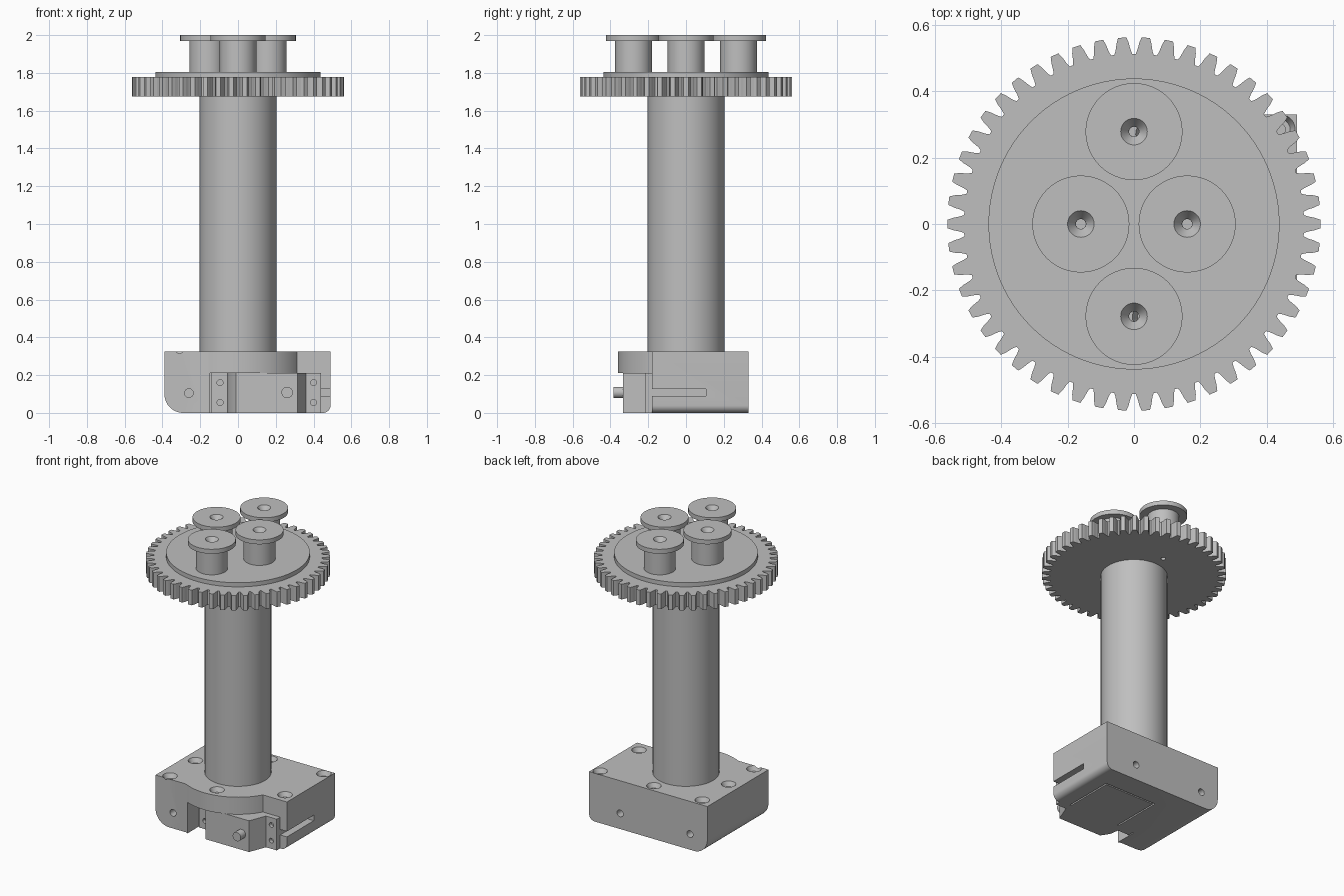
import bpy, bmesh
from math import pi, cos, sin, sqrt, atan2
from mathutils import Matrix

cube = bpy.data.objects.get("Cube")
if cube:
    bpy.data.objects.remove(cube, do_unlink=True)

grey = bpy.data.materials.new("plain grey")
grey.use_nodes = True
colour = (0.52, 0.52, 0.52, 1)
grey.diffuse_color = colour
grey.node_tree.nodes["Principled BSDF"].inputs["Base Color"].default_value = colour


def add(name, bm):
    bmesh.ops.recalc_face_normals(bm, faces=bm.faces)
    mesh = bpy.data.meshes.new(name)
    bm.to_mesh(mesh)
    bm.free()
    mesh.materials.append(grey)
    ob = bpy.data.objects.new(name, mesh)
    bpy.context.collection.objects.link(ob)
    return ob


def prism(name, points, low, high, axis="z"):
    """Extrude an outline along z, or an x-z outline along y."""
    bm = bmesh.new()
    place = (lambda p: (p[0], p[1], low)) if axis == "z" else (lambda p: (p[0], low, p[1]))
    face = bm.faces.new([bm.verts.new(place(p)) for p in points])
    out = bmesh.ops.extrude_face_region(bm, geom=[face])
    verts = [g for g in out["geom"] if isinstance(g, bmesh.types.BMVert)]
    d = high - low
    bmesh.ops.translate(bm, verts=verts, vec=(0, 0, d) if axis == "z" else (0, d, 0))
    return add(name, bm)


def box(name, x, y, z):
    return prism(name, [(x[0], y[0]), (x[1], y[0]), (x[1], y[1]), (x[0], y[1])], *z)


def rod(name, x, y, z, r, length, axis="z", top=None, sides=32):
    """Cylinder or cone centred on the given point."""
    bm = bmesh.new()
    bmesh.ops.create_cone(bm, cap_ends=True, segments=sides, radius1=r,
                          radius2=r if top is None else top, depth=length)
    if axis == "y":
        bmesh.ops.rotate(bm, verts=bm.verts, matrix=Matrix.Rotation(pi / 2, 3, "X"))
    bmesh.ops.translate(bm, verts=bm.verts, vec=(x, y, z))
    return add(name, bm)


def lathe(name, profile, x, y, steps=48):
    """Revolve a closed radius-height profile around a vertical axis."""
    bm = bmesh.new()
    rings = [[bm.verts.new((x + r * cos(2 * pi * i / steps), y + r * sin(2 * pi * i / steps), z))
              for r, z in profile] for i in range(steps)]
    n = len(profile)
    for i in range(steps):
        a, b = rings[i], rings[(i + 1) % steps]
        for k in range(n):
            bm.faces.new((a[k], b[k], b[(k + 1) % n], a[(k + 1) % n]))
    return add(name, bm)


def boolean(ob, tool, operation="DIFFERENCE"):
    mod = ob.modifiers.new("cut", "BOOLEAN")
    mod.operation = operation
    mod.solver = "EXACT"
    mod.object = tool
    bpy.context.view_layer.objects.active = ob
    bpy.ops.object.modifier_apply(modifier=mod.name)
    bpy.data.objects.remove(tool, do_unlink=True)


def smooth(ob):
    bpy.ops.object.select_all(action="DESELECT")
    ob.select_set(True)
    bpy.context.view_layer.objects.active = ob
    bpy.ops.object.shade_smooth_by_angle(angle=0.5)


def arc(cx, cy, r, start, end, n):
    return [(cx + r * cos(start + (end - start) * i / n),
             cy + r * sin(start + (end - start) * i / n)) for i in range(n + 1)]


# Base block: plan with a round bulge in front
left, right, back = -0.39, 0.49, 0.33
front_l, front_r, bulge, top = -0.32, -0.18, 0.36, 0.325
a0 = atan2(front_l, -sqrt(bulge ** 2 - front_l ** 2))
a1 = atan2(front_r, sqrt(bulge ** 2 - front_r ** 2))
plan = [(left, back), (left, front_l)] + arc(0, 0, bulge, a0, a1, 32)
base = prism("base_block", plan + [(right, front_r), (right, back)], 0, top)

# Rounded lower side edges
section = arc(left + 0.1, 0.1, 0.1, pi, 1.5 * pi, 12) + arc(right - 0.04, 0.04, 0.04, -pi / 2, 0, 8)
section += [(right, 0.5), (left, 0.5)]
boolean(base, prism("rounding", section, -1, 1, "y"), "INTERSECT")

# Motor bay, groove around the motor below, and cable slot
boolean(base, box("bay", (-0.147, 0.7), (-0.6, front_r), (-0.1, 0.21)))
boolean(base, box("groove", (-0.02, 0.37), (-0.3, 0.176), (-0.1, 0.02)))
boolean(base, box("slot", (0.44, 0.6), (-0.3, 0.106), (0.09, 0.127)))

# Screw holes in the top, and in the front and back
for x, y in [(0.44, 0.285), (0.42, -0.1), (0.05, 0.27), (-0.31, 0.27),
             (-0.31, -0.01), (-0.31, -0.28), (0.04, -0.28)]:
    boolean(base, rod("hole", x, y, top - 0.01, 0.03, 0.04, top=0.05, sides=24))
    boolean(base, rod("hole", x, y, top - 0.04, 0.016, 0.1, sides=16))
for x, y in [(-0.26, back), (0.26, back), (-0.26, front_l)]:
    boolean(base, rod("hole", x, y, 0.105, 0.023, 0.16, "y", sides=16))
smooth(base)

# Motor with slanted shoulders and screw tabs
tab = -0.217
motor = prism("motor", [(-0.14, -0.17), (-0.14, tab), (-0.055, tab), (-0.045, -0.28),
                        (-0.01, -0.333), (0.315, -0.333), (0.36, tab), (0.44, tab),
                        (0.44, -0.17)], 0, 0.21)
for x in (-0.095, 0.4):
    for z in (0.055, 0.16):
        boolean(motor, rod("hole", x, tab, z, 0.016, 0.05, "y", sides=16))
smooth(motor)
box("motor_back", (-0.01, 0.36), (-0.2, 0.166), (0, 0.1))
smooth(rod("motor_pin", 0.26, -0.35, 0.108, 0.03, 0.07, "y"))

# Column
smooth(rod("column", 0, 0, 1.0, 0.203, 1.4, sides=64))

# Gear wheel
teeth = 50
pitch = 2 * pi / teeth
tooth = [(0.512, -0.42), (0.525, -0.34), (0.545, -0.27), (0.562, -0.18)]
tooth += [(r, -t) for r, t in reversed(tooth)]
outline = [(r * cos((i + t) * pitch), r * sin((i + t) * pitch))
           for i in range(teeth) for r, t in tooth]
gear = prism("gear_wheel", outline, 1.675, 1.777)
plate = rod("gear_plate", 0, 0, 1.79, 0.438, 0.03, sides=96)

# Flanged spools with countersunk holes
spool = [(0.015, 1.79), (0.097, 1.79), (0.097, 1.97), (0.146, 1.97),
         (0.146, 2.0), (0.04, 2.0), (0.015, 1.965)]
for name, x, y in [("left", 0.16, 0), ("right", -0.16, 0), ("back", 0, 0.278), ("front", 0, -0.278)]:
    smooth(lathe("spool_" + name, spool, x, y))
    for ob in (gear, plate):
        boolean(ob, rod("hole", x, y, 1.75, 0.015, 0.3, sides=16))
smooth(plate)
